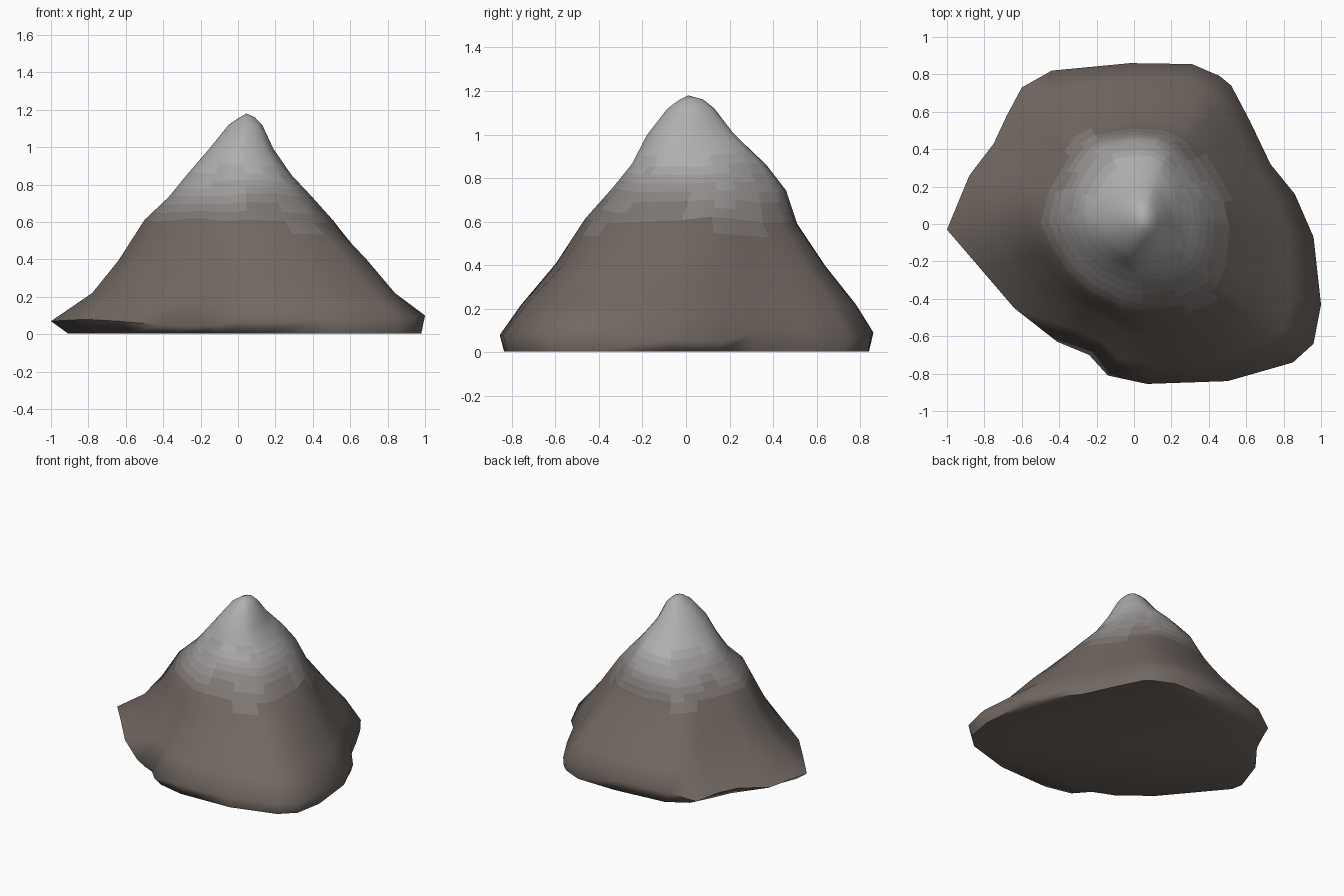
import bpy, bmesh, math
from mathutils import Vector, noise

if "Cube" in bpy.data.objects:
    bpy.data.objects.remove(bpy.data.objects["Cube"])

# Foot outline seen from above: x, y, height of the rim edge
OUTLINE = [(-1, -.03, .07), (-.82, -.24, .08), (-.64, -.45, .07), (-.41, -.63, .05),
           (-.24, -.70, .04), (-.14, -.81, .05), (.07, -.855, .08), (.5, -.84, .08),
           (.85, -.74, .09), (.96, -.64, .09), (1, -.43, .10), (.96, -.07, .06),
           (.86, .16, .05), (.73, .32, .09), (.62, .55, .10), (.52, .74, .08),
           (.46, .79, .07), (.31, .855, .10), (-.02, .86, .09), (-.44, .82, .09),
           (-.6, .73, .04), (-.68, .58, .07), (-.75, .43, .07), (-.88, .26, .04)]

# Contour levels: height, x min, x max, y min, y max, roundness
LEVELS = [(.22, -.78, .85, -.76, .78, .12),
          (.40, -.64, .70, -.60, .64, .3),
          (.60, -.50, .52, -.465, .51, .5),
          (.74, -.37, .40, -.34, .46, .6),
          (.86, -.27, .29, -.25, .37, .7),
          (1.0, -.15, .19, -.18, .22, .8),
          (1.12, -.05, .13, -.085, .13, .9),
          (1.16, .01, .09, -.03, .08, 1)]


def contour(z, x0, x1, y0, y1, rnd):
    pts = []
    for ox, oy, _ in OUTLINE:
        u, v = ox, oy / .86
        k = 1 - rnd + rnd / math.hypot(u, v)
        u, v = u * k, v * k
        p = Vector((x0 + (x1 - x0) * (u + 1) / 2, y0 + (y1 - y0) * (v + 1) / 2, z))
        if .3 < z < 1.05:                      # rocky unevenness
            p.z += .025 * noise.noise(p * 4)
        pts.append(p)
    return pts


# Colour bands from brown foot to pale summit
BROWN, GREY, BANDS = Vector((.165, .138, .122)), Vector((.43, .43, .43)), 7
mesh = bpy.data.meshes.new("mountain")
for i in range(BANDS):
    m = bpy.data.materials.new("rock_band_%d" % i)
    m.diffuse_color = (*BROWN.lerp(GREY, i / (BANDS - 1)), 1)
    m.use_nodes = True
    m.node_tree.nodes["Principled BSDF"].inputs["Base Color"].default_value = m.diffuse_color
    mesh.materials.append(m)

# Stack of contours, with finer steps where the colour fades
rings = [contour(.005, -.91, .98, -.84, .84, 0),
         [Vector(p) for p in OUTLINE]]
for level in LEVELS:
    new = contour(*level)
    steps = 3 if .55 < level[0] < 1.05 else 1
    old = rings[-1]
    for s in range(1, steps + 1):
        rings.append([a.lerp(b, s / steps) for a, b in zip(old, new)])

# Slopes, flat underside and summit
bm = bmesh.new()
rows = [[bm.verts.new(p) for p in ring] for ring in rings]
n = len(OUTLINE)
for lo, hi in zip(rows, rows[1:]):
    for i in range(n):
        j = (i + 1) % n
        bm.faces.new((lo[i], lo[j], hi[j], hi[i]))
bm.faces.new(rows[0][::-1])
top = bm.verts.new((.045, .01, 1.18))
for i in range(n):
    bm.faces.new((rows[-1][i], rows[-1][(i + 1) % n], top))
bmesh.ops.recalc_face_normals(bm, faces=bm.faces[:])
for f in bm.faces:
    c = f.calc_center_median()
    t = (c.z - .56 + .08 * noise.noise(c * 3)) / .36
    f.material_index = max(0, min(BANDS - 1, round(t * (BANDS - 1))))
bm.to_mesh(mesh)
bm.free()

mountain = bpy.data.objects.new("mountain", mesh)
bpy.context.collection.objects.link(mountain)
bpy.context.view_layer.objects.active = mountain
mountain.select_set(True)
bpy.ops.object.shade_smooth_by_angle(angle=math.radians(75))
